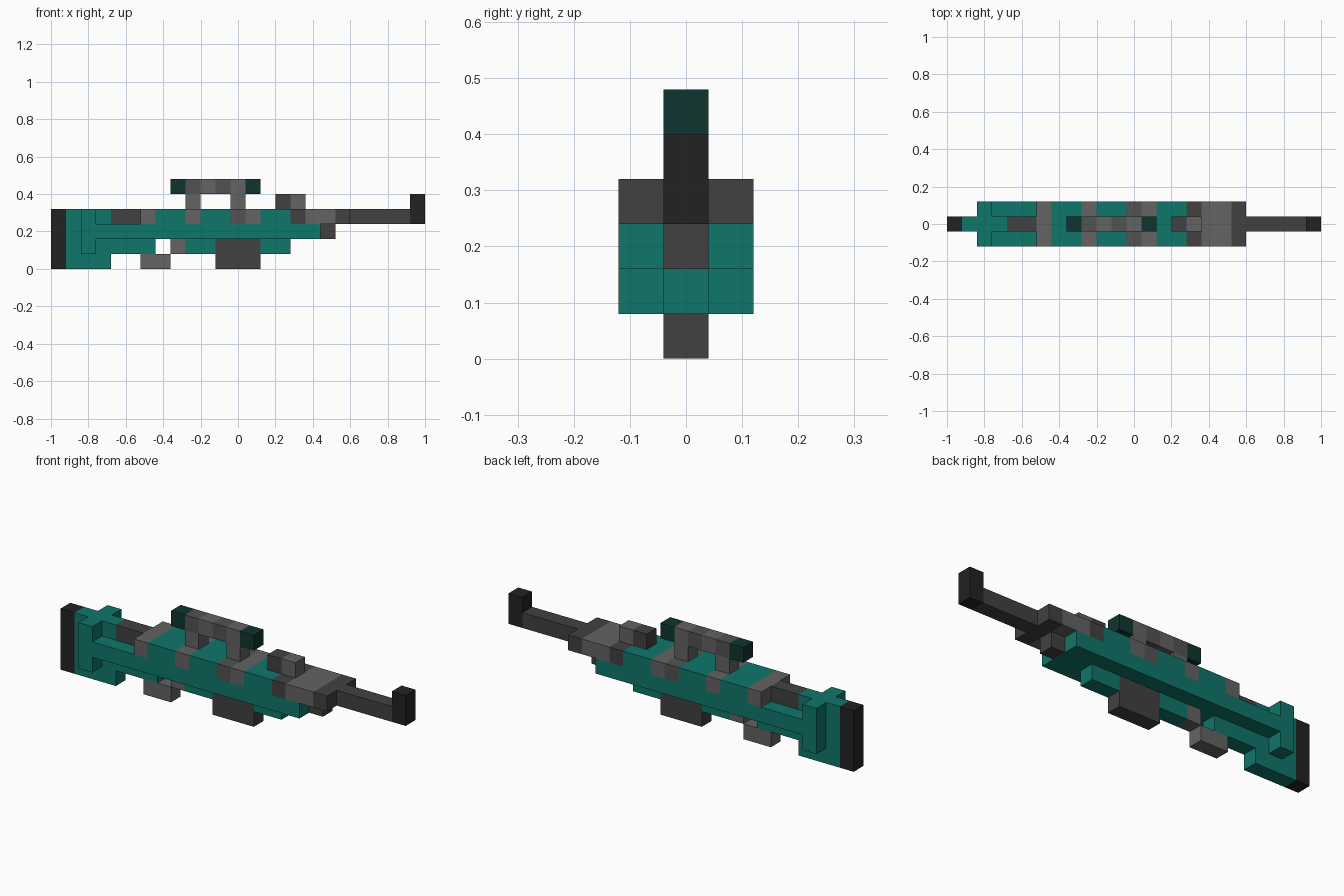
import bpy
import bmesh

cube = bpy.data.objects.get("Cube")
if cube:
    bpy.data.objects.remove(cube, do_unlink=True)

U = 0.08  # block size


def linear(c):
    c /= 255
    return c / 12.92 if c <= 0.04045 else ((c + 0.055) / 1.055) ** 2.4


def material(name, rgb):
    m = bpy.data.materials.new(name)
    col = (*[linear(c) for c in rgb], 1)
    m.diffuse_color = col
    m.use_nodes = True
    bsdf = m.node_tree.nodes["Principled BSDF"]
    bsdf.inputs["Base Color"].default_value = col
    bsdf.inputs["Roughness"].default_value = 0.8
    return m


TEAL = material("teal", (15, 118, 106))
DARK_TEAL = material("dark teal", (15, 53, 46))
BLACK = material("black", (34, 34, 34))
DARK = material("dark grey", (65, 65, 65))
MID = material("mid grey", (82, 82, 82))
LIGHT = material("light grey", (99, 99, 99))


def part(name, mat, *blocks):
    """Boxes in block units: (x start, x end, z start, z end, width in blocks)."""
    bm = bmesh.new()
    for x0, x1, z0, z1, w in blocks:
        vs = bmesh.ops.create_cube(bm, size=1)["verts"]
        bmesh.ops.scale(bm, verts=vs, vec=((x1 - x0) * U, w * U, (z1 - z0) * U))
        bmesh.ops.translate(bm, verts=vs,
                            vec=((x0 + x1) / 2 * U - 1, 0, (z0 + z1) / 2 * U))
    me = bpy.data.meshes.new(name)
    bm.to_mesh(me)
    bm.free()
    me.materials.append(mat)
    ob = bpy.data.objects.new(name, me)
    bpy.context.collection.objects.link(ob)


# Stock
part("butt_pad", BLACK, (0, 1, 0, 4, 1))
part("stock", TEAL, (1, 4, 0, 1, 1), (1, 2, 1, 4, 1), (3, 7, 1, 2, 1), (3, 4, 3, 4, 1))
part("stock_side_plates", TEAL, (2, 3, 1, 4, 3))
part("stock_rail", DARK, (4, 6, 3, 4, 1))

# Receiver and its upper bands
part("receiver", TEAL, (3, 18, 2, 3, 3))
part("lower_receiver", TEAL, (9, 11, 1, 2, 1), (14, 16, 1, 2, 1))
part("upper_receiver", TEAL, (7, 9, 3, 4, 3), (10, 12, 3, 4, 3), (14, 16, 3, 4, 3))
part("rear_band", LIGHT, (6, 7, 3, 4, 3))
part("middle_band", LIGHT, (9, 10, 3, 4, 3))
part("front_band_dark", MID, (12, 13, 3, 4, 3))
part("front_band_light", LIGHT, (13, 14, 3, 4, 3))

# Trigger group and magazine
part("trigger", LIGHT, (8, 9, 1, 2, 1))
part("trigger_guard", LIGHT, (6, 8, 0, 1, 1))
part("magazine", DARK, (11, 14, 0, 2, 1))

# Fore end and barrel
part("fore_end_rear", DARK, (16, 17, 3, 4, 3))
part("fore_end", LIGHT, (17, 19, 3, 4, 3))
part("fore_end_cap", DARK, (19, 20, 3, 4, 3))
part("barrel_lug", DARK, (18, 19, 2, 3, 1))
part("barrel", DARK, (20, 24, 3, 4, 1))
part("muzzle", BLACK, (24, 25, 3, 5, 1))

# Rear sight block
part("sight_rear", DARK, (15, 16, 4, 5, 1))
part("sight_front", LIGHT, (16, 17, 4, 5, 1))

# Scope
part("scope_posts", LIGHT, (9, 10, 4, 5, 1), (12, 13, 4, 5, 1))
part("scope_lenses", DARK_TEAL, (8, 9, 5, 6, 1), (13, 14, 5, 6, 1))
part("scope_tube_dark", MID, (9, 10, 5, 6, 1), (11, 12, 5, 6, 1))
part("scope_tube_light", LIGHT, (10, 11, 5, 6, 1), (12, 13, 5, 6, 1))
